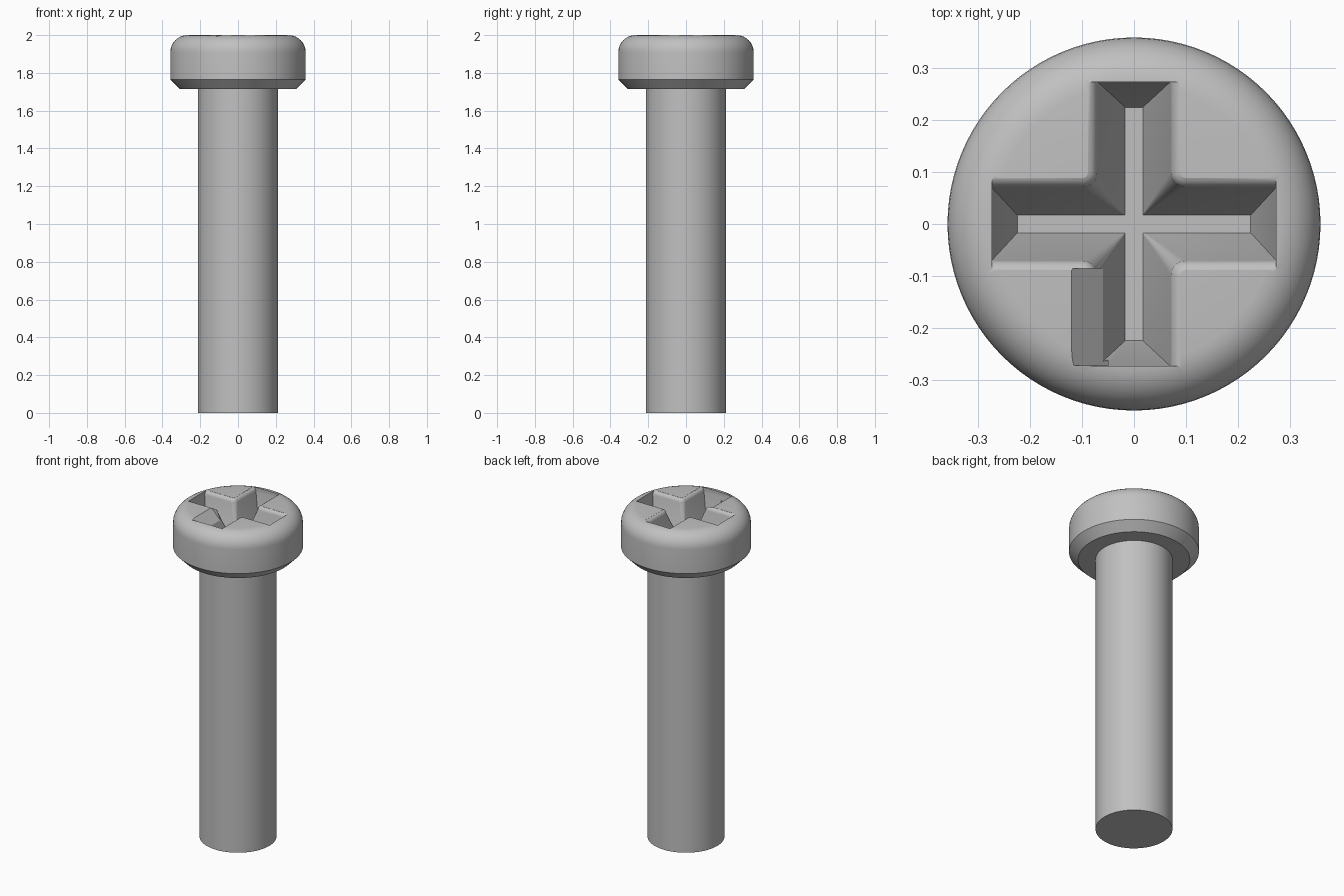
import bpy, bmesh
from math import sin, cos, pi, radians

old = bpy.data.objects.get("Cube")
if old:
    bpy.data.objects.remove(old, do_unlink=True)

steel = bpy.data.materials.new("grey_steel")
steel.use_nodes = True
GREY = (0.53, 0.53, 0.53, 1)
steel.diffuse_color = GREY
steel.node_tree.nodes["Principled BSDF"].inputs["Base Color"].default_value = GREY


def loft(name, rings):
    """Closed solid through a stack of equal-length rings, bottom to top."""
    bm = bmesh.new()
    loops = [[bm.verts.new(p) for p in ring] for ring in rings]
    n = len(loops[0])
    for a, b in zip(loops, loops[1:]):
        for i in range(n):
            j = (i + 1) % n
            bm.faces.new((a[i], a[j], b[j], b[i]))
    bm.faces.new(loops[0][::-1])
    bm.faces.new(loops[-1])
    bmesh.ops.recalc_face_normals(bm, faces=bm.faces)
    mesh = bpy.data.meshes.new(name)
    bm.to_mesh(mesh)
    bm.free()
    obj = bpy.data.objects.new(name, mesh)
    bpy.context.collection.objects.link(obj)
    mesh.materials.append(steel)
    return obj


def circle(r, z, n=96):
    return [(r * cos(2 * pi * i / n), r * sin(2 * pi * i / n), z) for i in range(n)]


def cross(w, length, corner, z, steps=5):
    """Plus-shaped outline whose four inner corners are rounded."""
    quarter = [(length, -w), (length, w)]
    c = w + corner
    for i in range(steps + 1):
        t = pi / 2 * i / steps
        quarter.append((c - corner * sin(t), c - corner * cos(t)))
    ring = []
    for x, y in quarter[1:]:
        ring.append((x, y))
    ring.append((w, length))
    points = []
    for _ in range(4):
        points += [(x, y, z) for x, y in ring]
        ring = [(-y, x) for x, y in ring]
    return points


def select_only(obj):
    bpy.ops.object.select_all(action='DESELECT')
    obj.select_set(True)
    bpy.context.view_layer.objects.active = obj


def cut(obj, cutter):
    cutter.hide_render = True
    mod = obj.modifiers.new("cut", 'BOOLEAN')
    mod.operation = 'DIFFERENCE'
    mod.solver = 'EXACT'
    mod.object = cutter
    select_only(obj)
    bpy.ops.object.modifier_apply(modifier=mod.name)
    bpy.data.objects.remove(cutter, do_unlink=True)


# Shank
shank = loft("shank", [circle(0.212, 0), circle(0.212, 1.74)])

# Head: bevelled underside, straight side, rounded top rim
R, ROUND, TOP = 0.358, 0.09, 2.0
profile = [(0.308, 1.715), (R, 1.765)]
for i in range(9):
    t = pi / 2 * i / 8
    profile.append((R - ROUND + ROUND * cos(t), TOP - ROUND + ROUND * sin(t)))
head = loft("head", [circle(r, z) for r, z in profile])

# Tapered cross recess with rounded lips
LIP = 0.025
rings = [cross(0.017, 0.224, 0.002, 1.79)]
for i in range(6):
    t = radians(15 * i)
    grow = LIP * (1 - cos(t))
    rings.append(cross(0.07 + grow, 0.273, 0.028 - grow, TOP - LIP + LIP * sin(t)))
rings.append(cross(0.07 + grow, 0.273, 0.028 - grow, TOP + 0.05))
cut(head, loft("recess_cutter", rings))

# Flat bevel along one lip of the recess
wedge = [(-0.125, 2.005), (-0.05, 1.93), (-0.05, 2.05), (-0.125, 2.05)]
cut(head, loft("lip_cutter", [[(x, y, z) for x, z in wedge] for y in (-0.272, -0.085)]))

for part in (shank, head):
    select_only(part)
    bpy.ops.object.shade_smooth_by_angle(angle=radians(28))
